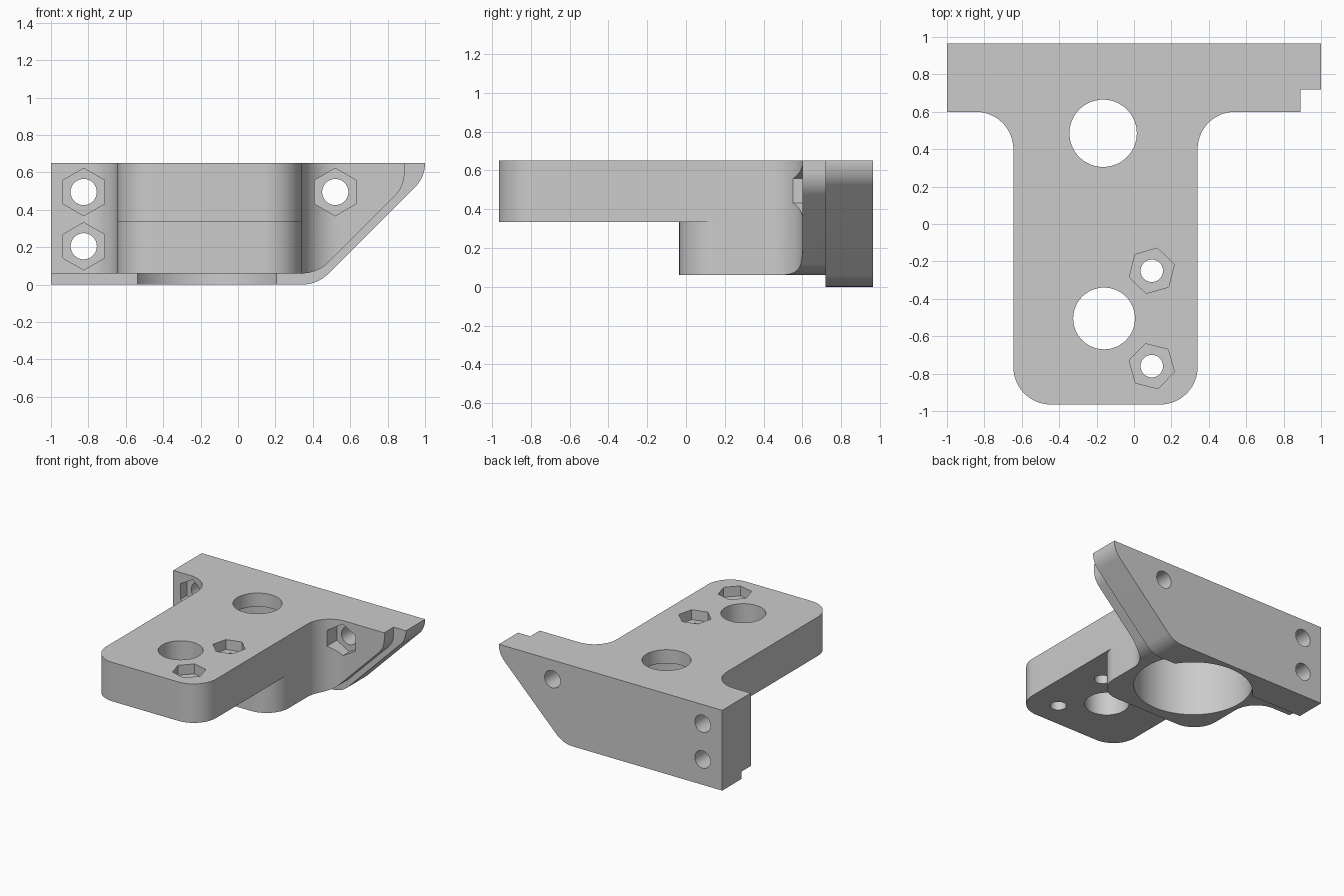
import bpy, bmesh, math
from mathutils import Vector

if "Cube" in bpy.data.objects:
    bpy.data.objects.remove(bpy.data.objects["Cube"])

TOP = 0.65
STEP = 0.335
LIP = 0.06
FRONT, BACK = -0.965, 0.965
FACE, RIB = 0.6, 0.72
LEFT, RIGHT = -0.645, 0.34
R = 0.2

grey = bpy.data.materials.new("light_grey")
grey.use_nodes = True
grey.diffuse_color = (0.6, 0.6, 0.6, 1)
grey.node_tree.nodes["Principled BSDF"].inputs["Base Color"].default_value = (0.6, 0.6, 0.6, 1)


def rounded(corners, steps=14):
    """Turn (a, b, radius) corners into an outline with tangent arcs."""
    out = []
    for i, (a, b, r) in enumerate(corners):
        p = Vector((a, b))
        if r == 0:
            out.append(p)
            continue
        u = (Vector(corners[i - 1][:2]) - p).normalized()
        v = (Vector(corners[(i + 1) % len(corners)][:2]) - p).normalized()
        half = u.angle(v) / 2
        centre = p + (u + v).normalized() * (r / math.sin(half))
        start = p + u * (r / math.tan(half)) - centre
        end = p + v * (r / math.tan(half)) - centre
        sweep = math.pi - 2 * half
        for k in range(steps + 1):
            t = k / steps * sweep
            out.append(centre + (start * math.sin(sweep - t) + end * math.sin(t)) / math.sin(sweep))
    return out


def ring(a, b, r, sides=48, turn=0):
    angles = [math.radians(turn) + math.tau * k / sides for k in range(sides)]
    return [Vector((a + r * math.cos(t), b + r * math.sin(t))) for t in angles]


def prism(name, outline, lo, hi, axis="Z"):
    """Extrude an outline (xy along Z, or xz along Y) from lo to hi."""
    place = (lambda p, d: (p.x, p.y, d)) if axis == "Z" else (lambda p, d: (p.x, d, p.y))
    bm = bmesh.new()
    face = bm.faces.new([bm.verts.new(place(p, lo)) for p in outline])
    grown = bmesh.ops.extrude_face_region(bm, geom=[face])["geom"]
    shift = Vector((0, 0, hi - lo)) if axis == "Z" else Vector((0, hi - lo, 0))
    bmesh.ops.translate(bm, vec=shift, verts=[g for g in grown if isinstance(g, bmesh.types.BMVert)])
    bmesh.ops.recalc_face_normals(bm, faces=bm.faces)
    mesh = bpy.data.meshes.new(name)
    bm.to_mesh(mesh)
    bm.free()
    mesh.materials.append(grey)
    obj = bpy.data.objects.new(name, mesh)
    bpy.context.collection.objects.link(obj)
    return obj


def combine(target, tool, operation):
    mod = target.modifiers.new(operation.lower(), "BOOLEAN")
    mod.operation, mod.solver, mod.object = operation, "EXACT", tool
    bpy.context.view_layer.objects.active = target
    bpy.ops.object.modifier_apply(modifier=mod.name)
    bpy.data.objects.remove(tool)


def tee(front):
    """T-shaped plan whose stem starts at the given y."""
    return rounded([(LEFT, front, R), (RIGHT, front, R), (RIGHT, FACE, R), (1, FACE, 0),
                    (1, BACK, 0), (-1, BACK, 0), (-1, FACE, 0), (LEFT, FACE, R)])


def side_profile(bottom, right):
    """Plate elevation with a sloping, rounded right end."""
    slope = right - TOP + (0.075 if bottom == 0 else 0.125)
    return rounded([(-1, bottom, 0), (0.425, bottom, R), (right, right - slope, 0.175), (right, TOP, 0),
                    (-1, TOP, 0)])


# Arm and deeper hub, trimmed to the sloping end, joined to the mounting plate
bracket = prism("mounting_bracket", tee(FRONT), STEP, TOP)
combine(bracket, prism("hub", tee(-0.035), LIP, TOP), "UNION")
combine(bracket, prism("trim", side_profile(LIP, 0.89), -1.2, 1.2, "Y"), "INTERSECT")
combine(bracket, prism("plate", side_profile(0, 1), RIB, BACK, "Y"), "UNION")

# Large bore from below, its opening on top, and the hole in the arm
for x, y, r, lo, hi in [(-0.165, 0.485, 0.44, -0.1, 0.54),
                        (-0.165, 0.485, 0.18, 0.5, 0.8),
                        (-0.16, -0.505, 0.165, 0.2, 0.8)]:
    combine(bracket, prism("bore", ring(x, y, r, 72), lo, hi), "DIFFERENCE")

# Vertical bolt holes with hexagonal nut pockets on top
for y, turn in [(-0.25, 76), (-0.76, 106)]:
    combine(bracket, prism("bolt", ring(0.095, y, 0.06), 0.2, 0.8), "DIFFERENCE")
    combine(bracket, prism("nut", ring(0.095, y, 0.125, 6, turn), TOP - 0.08, 0.8), "DIFFERENCE")

# Horizontal bolt holes with nut pockets in the front of the plate
for x, z in [(-0.825, 0.495), (-0.825, 0.205), (0.52, 0.495)]:
    combine(bracket, prism("bolt", ring(x, z, 0.07), 0.3, 1.1, "Y"), "DIFFERENCE")
    combine(bracket, prism("nut", ring(x, z, 0.127, 6, 30), 0.3, FACE + 0.08, "Y"), "DIFFERENCE")

bpy.ops.object.select_all(action="DESELECT")
bracket.select_set(True)
bpy.context.view_layer.objects.active = bracket
bpy.ops.object.shade_smooth_by_angle(angle=math.radians(30))
